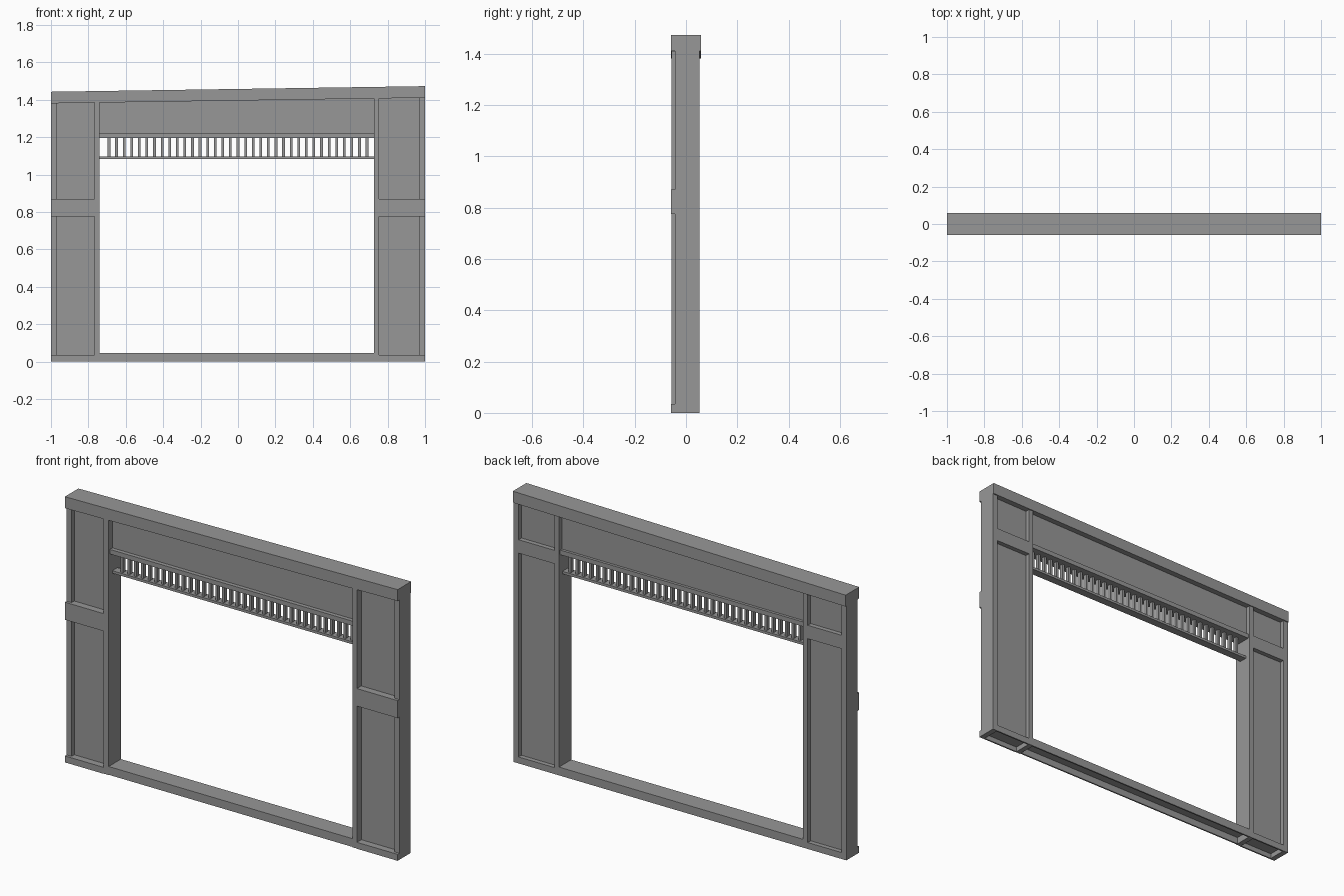
import bpy

if "Cube" in bpy.data.objects:
    bpy.data.objects.remove(bpy.data.objects["Cube"])

# Dark grey shared by every part
grey = bpy.data.materials.new("dark_grey")
grey.diffuse_color = (0.31, 0.31, 0.31, 1)
grey.use_nodes = True
grey.node_tree.nodes["Principled BSDF"].inputs["Base Color"].default_value = grey.diffuse_color


def slope(x):
    """Underside height of the slanted cap at x."""
    return 1.396 + 0.015 * x


def box(name, x0, x1, y0, y1, z0, z1=None, cap=False):
    """Box; z1=None lets the top follow the slanted cap, cap=True slants both ends."""
    xs = (x0, x1)
    bottom = [slope(x) if cap else z0 for x in xs]
    top = [slope(x) + (0.062 if cap else 0.0) if z1 is None else z1 for x in xs]
    verts = [(xs[i], y, (bottom, top)[k][i])
             for k in (0, 1) for y in (y0, y1) for i in (0, 1)]
    faces = [(0, 2, 3, 1), (4, 5, 7, 6), (0, 1, 5, 4),
             (2, 6, 7, 3), (0, 4, 6, 2), (1, 3, 7, 5)]
    mesh = bpy.data.meshes.new(name)
    mesh.from_pydata(verts, [], faces)
    mesh.materials.append(grey)
    obj = bpy.data.objects.new(name, mesh)
    bpy.context.collection.objects.link(obj)
    return obj


def channel(name, x0, x1, y0, y1, z1):
    """Rail that is open underneath: top plate plus front and back flanges."""
    t = 0.008
    box(name + "_top", x0, x1, y0, y1, z1 - t, z1)
    box(name + "_front", x0, x1, y0, y0 + t, 0, z1 - t)
    box(name + "_back", x0, x1, y1 - t, y1, 0, z1 - t)


FRONT, BACK = -0.056, 0.052
SIDE_FRONT = -0.043
PANEL = (-0.02, 0.027)
OPEN_L, OPEN_R = -0.74, 0.727

# Slanted cap
box("cap", -1, 1, -0.058, 0.058, 0, cap=True)

# Two posts: outer board, inner jamb, recessed panel, bands and foot
for side, jamb, outer in (("left", (-0.768, OPEN_L), (-1, -0.97)),
                          ("right", (OPEN_R, 0.755), (0.97, 1))):
    inner = (outer[1], jamb[0]) if side == "left" else (jamb[1], outer[0])
    box(side + "_outer_board", *outer, SIDE_FRONT, BACK, 0)
    box(side + "_jamb", *jamb, FRONT, BACK, 0)
    box(side + "_panel", *inner, *PANEL, 0.03)
    box(side + "_front_band", *inner, FRONT - 0.002, PANEL[0], 0.775, 0.87)
    box(side + "_front_band_end", *outer, FRONT - 0.002, SIDE_FRONT, 0.775, 0.87)
    box(side + "_back_band", *inner, PANEL[1], BACK, 1.142, 1.215)
    channel(side + "_foot", *inner, FRONT - 0.002, BACK, 0.035)
    box(side + "_foot_end", *outer, FRONT - 0.002, SIDE_FRONT, 0, 0.035)

# Threshold, open underneath
channel("sill", OPEN_L, OPEN_R, -0.053, BACK, 0.045)

# Header board and its lower moulding
box("header", OPEN_L, OPEN_R, *PANEL, 1.22)
box("header_rail", OPEN_L, OPEN_R, -0.042, 0.042, 1.195, 1.22)

# Spindle fretwork
box("fret_rail", OPEN_L, OPEN_R, -0.022, 0.022, 1.083, 1.097)
count = 35
for i in range(count):
    x = -0.69 + i * 1.38 / (count - 1)
    box("spindle", x - 0.007, x + 0.007, -0.011, 0.011, 1.097, 1.195)
